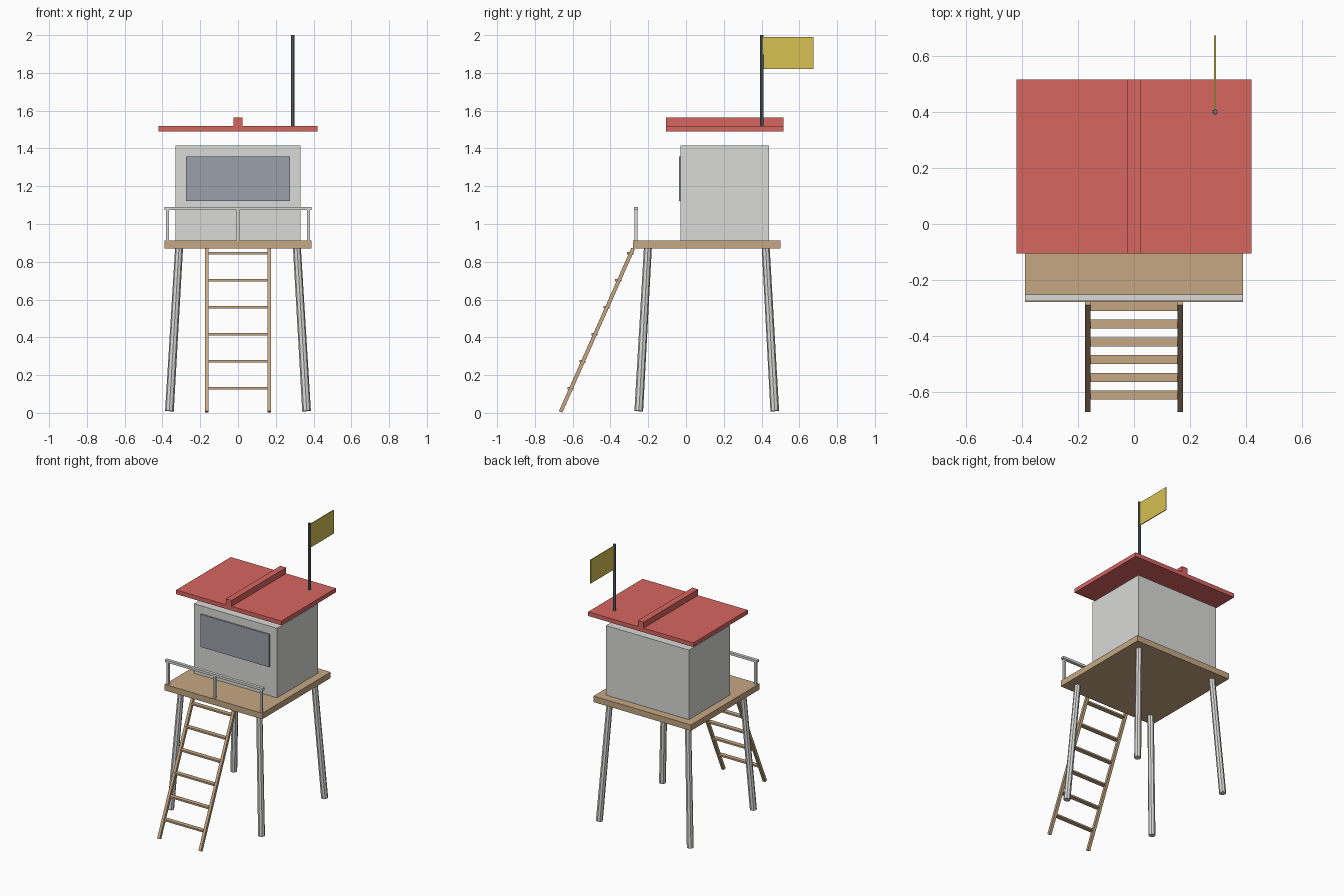
import bpy
from math import atan2
from mathutils import Vector

default = bpy.data.objects.get("Cube")
if default:
    bpy.data.objects.remove(default, do_unlink=True)


def material(name, srgb):
    colour = [c ** 2.2 for c in srgb] + [1.0]
    mat = bpy.data.materials.new(name)
    mat.use_nodes = True
    mat.diffuse_color = colour
    mat.node_tree.nodes["Principled BSDF"].inputs["Base Color"].default_value = colour
    return mat


white = material("white paint", (0.85, 0.85, 0.84))
wood = material("tan wood", (0.77, 0.65, 0.51))
red = material("red roof", (0.84, 0.40, 0.38))
glass = material("grey blue glass", (0.60, 0.62, 0.66))
metal = material("dark grey metal", (0.42, 0.45, 0.48))
yellow = material("yellow cloth", (0.84, 0.75, 0.33))


def finish(name, mat):
    obj = bpy.context.object
    obj.name = name
    obj.data.materials.append(mat)
    return obj


def box(name, low, high, mat):
    """Box between two opposite corners."""
    low, high = Vector(low), Vector(high)
    bpy.ops.mesh.primitive_cube_add(size=1, location=(low + high) / 2)
    bpy.context.object.dimensions = high - low
    bpy.ops.object.transform_apply(location=False, rotation=False, scale=True)
    return finish(name, mat)


def rod(name, start, end, r_start, r_end, mat, sides=8):
    """Round rod between two points."""
    start, end = Vector(start), Vector(end)
    axis = end - start
    bpy.ops.mesh.primitive_cone_add(
        vertices=sides, radius1=r_start, radius2=r_end, depth=axis.length,
        location=(start + end) / 2,
        rotation=axis.to_track_quat('Z', 'Y').to_euler())
    return finish(name, mat)


# Deck and cabin
box("deck", (-0.39, -0.28, 0.87), (0.39, 0.5, 0.913), wood)
box("cabin", (-0.332, -0.028, 0.913), (0.332, 0.44, 1.415), white)
box("window", (-0.275, -0.037, 1.122), (0.275, -0.028, 1.358), glass)

# Flat roof and ridge beam
box("roof", (-0.42, -0.105, 1.49), (0.42, 0.517, 1.52), red)
box("roof_ridge", (-0.023, -0.105, 1.52), (0.023, 0.517, 1.563), red)

# Splayed legs
for side, x in (("right", -1), ("left", 1)):
    for end, y in (("front", -1), ("back", 1)):
        rod(f"{end}_{side}_leg",
            (x * 0.363, 0.11 + y * 0.36, 0.01),
            (x * 0.312, 0.11 + y * 0.312, 0.872), 0.023, 0.021, white)

# Front railing
box("handrail", (-0.39, -0.276, 1.073), (0.39, -0.253, 1.09), white)
for name, x in (("right", -0.373), ("middle", 0), ("left", 0.373)):
    box(f"{name}_railing_post", (x - 0.008, -0.273, 0.913),
        (x + 0.008, -0.257, 1.073), white)

# Leaning ladder
foot, top = Vector((0, -0.664, 0.005)), Vector((0, -0.28, 0.87))
lean = top - foot
for side, x in (("right", -0.165), ("left", 0.165)):
    rail = box(f"{side}_ladder_rail", (-0.01, -0.01, -lean.length / 2),
               (0.01, 0.01, lean.length / 2), wood)
    rail.rotation_euler.x = -atan2(lean.y, lean.z)
    rail.location = (foot + top) / 2 + Vector((x, 0, 0))
for i in range(6):
    z = 0.13 + i * 0.143
    y = foot.y + lean.y * (z - foot.z) / lean.z - 0.004
    box(f"ladder_rung_{i + 1}", (-0.156, y - 0.016, z - 0.006),
        (0.156, y + 0.016, z + 0.006), wood)

# Flag
rod("flag_pole", (0.29, 0.401, 1.515), (0.29, 0.401, 2.0), 0.01, 0.009, metal)
box("flag", (0.287, 0.408, 1.82), (0.293, 0.675, 1.99), yellow)
